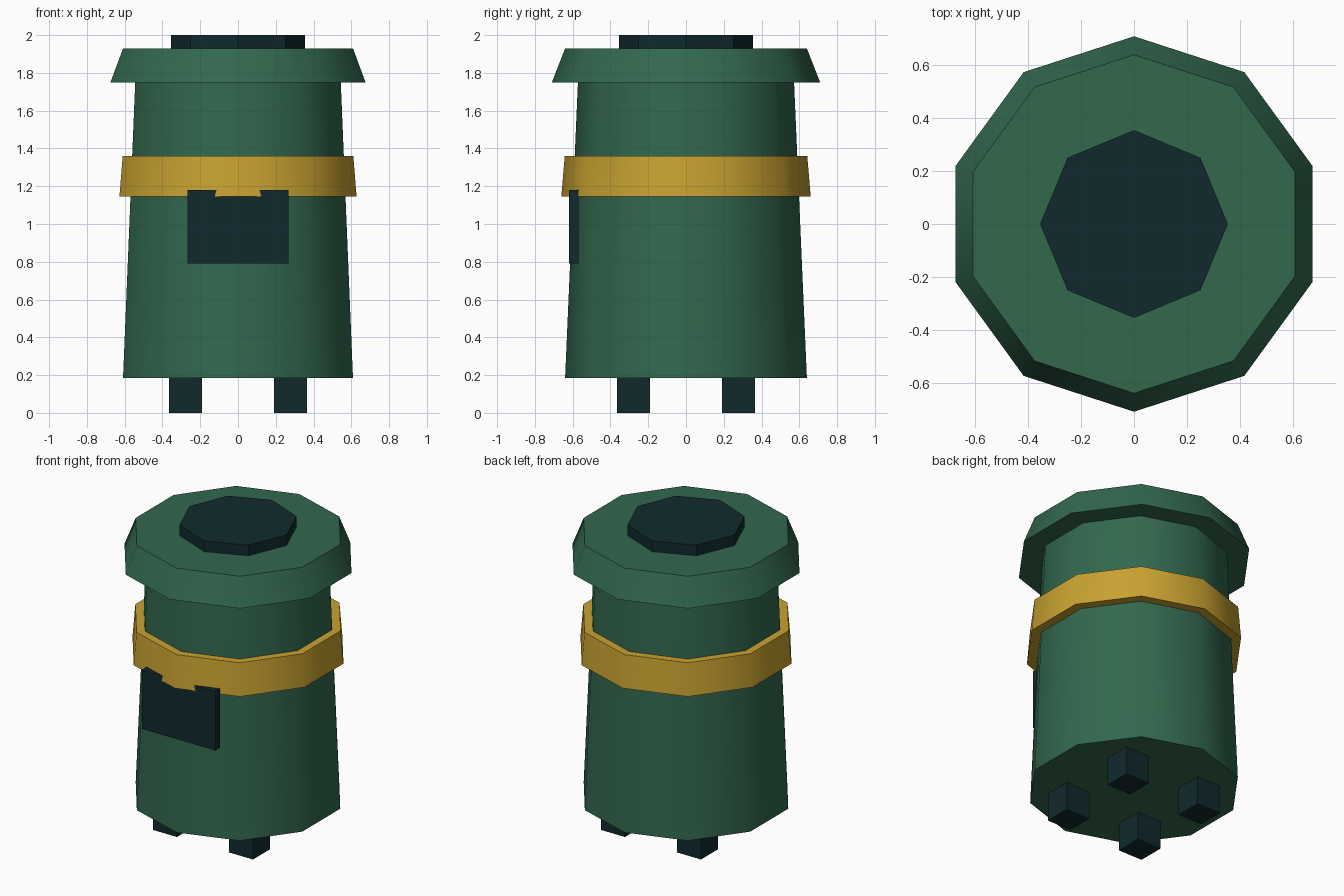
import bpy, bmesh, math

cube = bpy.data.objects.get("Cube")
if cube:
    bpy.data.objects.remove(cube, do_unlink=True)


def material(name, rgb):
    mat = bpy.data.materials.new(name)
    mat.use_nodes = True
    color = (*rgb, 1)
    mat.diffuse_color = color
    mat.node_tree.nodes["Principled BSDF"].inputs["Base Color"].default_value = color
    return mat


green = material("dark green", (0.032, 0.138, 0.076))
gold = material("gold", (0.58, 0.36, 0.03))
black = material("blue black", (0.0055, 0.0225, 0.026))


def add_object(name, bm, mat):
    bmesh.ops.recalc_face_normals(bm, faces=bm.faces)
    mesh = bpy.data.meshes.new(name)
    bm.to_mesh(mesh)
    bm.free()
    mesh.materials.append(mat)
    obj = bpy.data.objects.new(name, mesh)
    bpy.context.collection.objects.link(obj)
    return obj


def drum(name, sides, bottom, top, mat):
    """Closed tapered prism with a corner on the y axis; ends are (radius, z)."""
    bm = bmesh.new()
    rings = []
    for r, z in (bottom, top):
        angles = [math.pi / 2 + math.tau * i / sides for i in range(sides)]
        rings.append([bm.verts.new((r * math.cos(a), r * math.sin(a), z)) for a in angles])
    low, high = rings
    for i in range(sides):
        j = (i + 1) % sides
        bm.faces.new((low[i], low[j], high[j], high[i]))
    bm.faces.new(low)
    bm.faces.new(high)
    obj = add_object(name, bm, mat)
    # Smooth round the side, crisp at the rims
    bpy.ops.object.select_all(action="DESELECT")
    obj.select_set(True)
    bpy.context.view_layer.objects.active = obj
    bpy.ops.object.shade_smooth_by_angle(angle=math.radians(40))
    return obj


def box(name, low, high, mat):
    bm = bmesh.new()
    bmesh.ops.create_cube(bm, size=1)
    for v in bm.verts:
        v.co = [lo if c < 0 else hi for c, lo, hi in zip(v.co, low, high)]
    return add_object(name, bm, mat)


# Body, band, lid and cap
drum("body", 10, (0.64, 0.185), (0.57, 1.8), green)
drum("band", 10, (0.66, 1.145), (0.642, 1.36), gold)
drum("lid", 10, (0.71, 1.75), (0.64, 1.93), green)
drum("lid_cap", 8, (0.355, 1.88), (0.355, 2.0), black)

# Front panel
box("front_panel", (-0.268, -0.62, 0.79), (0.268, -0.57, 1.18), black)

# Four square feet
for x, side in ((0.278, "left"), (-0.278, "right")):
    for y, end in ((-0.278, "front"), (0.278, "back")):
        h = 0.088
        box(f"foot_{end}_{side}", (x - h, y - h, 0), (x + h, y + h, 0.2), black)
